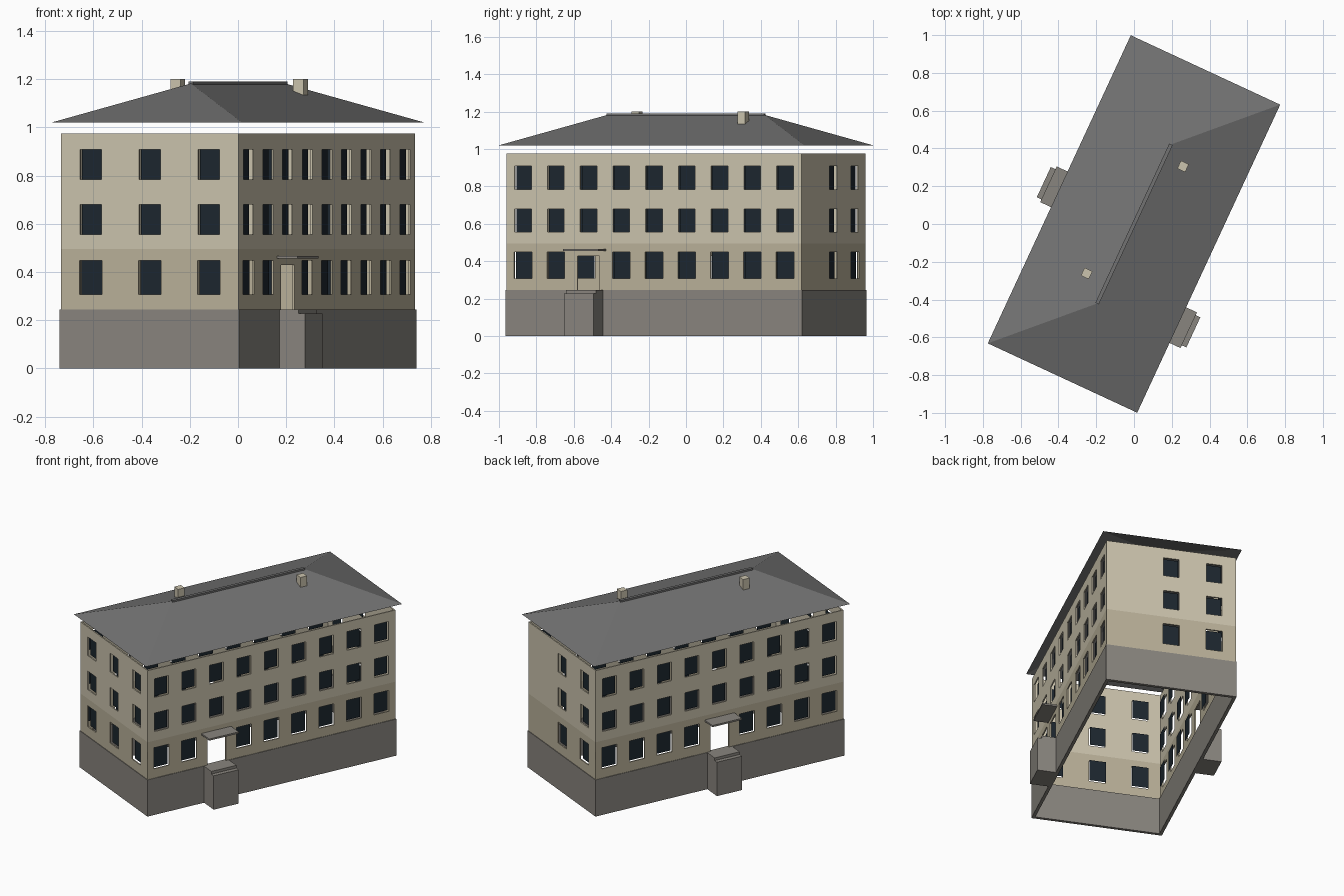
import bpy, bmesh
from math import radians, sin, cos

if "Cube" in bpy.data.objects:
    bpy.data.objects.remove(bpy.data.objects["Cube"])

TURN = radians(65.1)          # whole building is turned on plan
L, W = 0.870, 0.4065          # half length / half width of the walls
Z_BASE, Z_BAND, Z_TOP = 0.245, 0.495, 0.975
ROWS = [(0.307, 0.448, 0.052), (0.556, 0.68, 0.049), (0.784, 0.909, 0.049)]


def mat(name, c):
    m = bpy.data.materials.new(name)
    m.diffuse_color = (*c, 1)
    m.use_nodes = True
    m.node_tree.nodes["Principled BSDF"].inputs["Base Color"].default_value = m.diffuse_color
    return m


PLASTER = mat("plaster", (0.60, 0.55, 0.42))
BAND = mat("lower_plaster", (0.49, 0.44, 0.32))
STONE = mat("base_stone", (0.25, 0.235, 0.21))
ROOF = mat("roof_grey", (0.17, 0.17, 0.17))
GLASS = mat("dark_glass", (0.012, 0.02, 0.028))


def finish(name, bm, material, thick=0):
    bmesh.ops.remove_doubles(bm, verts=bm.verts, dist=1e-5)
    me = bpy.data.meshes.new(name)
    bm.to_mesh(me)
    bm.free()
    me.materials.append(material)
    ob = bpy.data.objects.new(name, me)
    bpy.context.collection.objects.link(ob)
    ob.rotation_euler.z = TURN
    if thick:
        s = ob.modifiers.new("thickness", 'SOLIDIFY')
        s.thickness, s.offset, s.use_even_offset = thick, -1, True
    return ob


def box(name, lo, hi, material):
    bm = bmesh.new()
    bmesh.ops.create_cube(bm, size=1)
    for v in bm.verts:
        v.co = [(a + b) / 2 + c * (b - a) for a, b, c in zip(lo, hi, v.co)]
    return finish(name, bm, material)


def quad(bm, angle, dist, s0, s1, z0, z1):
    # upright rectangle on the side facing the given plan angle
    n, t = (cos(angle), sin(angle)), (-sin(angle), cos(angle))
    bm.faces.new([bm.verts.new((n[0] * dist + t[0] * s, n[1] * dist + t[1] * s, z))
                  for s, z in ((s0, z0), (s1, z0), (s1, z1), (s0, z1))])


def wall(bm, angle, dist, half, z0, z1, holes):
    # grid of cells, leaving the openings out
    holes = [h for h in holes if z0 <= h[2] < z1]
    ss = sorted({-half, half, *(h[0] for h in holes), *(h[1] for h in holes)})
    zs = sorted({z0, z1, *(h[2] for h in holes), *(h[3] for h in holes)})
    for a, b in zip(ss, ss[1:]):
        for c, d in zip(zs, zs[1:]):
            s, z = (a + b) / 2, (c + d) / 2
            if not any(h[0] < s < h[1] and h[2] < z < h[3] for h in holes):
                quad(bm, angle, dist, a, b, c, d)


# sides: angle, distance, half length, window columns, door position
long_cols = [(i - 4) * 0.193 for i in range(9)]
SIDES = [
    (radians(-90), W, L, long_cols, -0.386),
    (radians(90), W, L, long_cols, 0.0),
    (radians(180), L, W, [-0.27, 0, 0.27], None),
    (0.0, L, W, [0, 0.27], None),
]

# walls with openings, and window panes set behind them
lower, upper, panes = bmesh.new(), bmesh.new(), bmesh.new()
for angle, dist, half, cols, door in SIDES:
    holes = []
    for r, (z0, z1, hw) in enumerate(ROWS):
        for s in cols:
            if r == 0 and door is not None and abs(s - door) < 0.05:
                holes.append((s - 0.065, s + 0.065, Z_BASE, 0.428))
            else:
                holes.append((s - hw, s + hw, z0, z1))
                quad(panes, angle, dist - 0.02, s - hw, s + hw, z0, z1)
    wall(lower, angle, dist, half, Z_BASE, Z_BAND, holes)
    wall(upper, angle, dist, half, Z_BAND, Z_TOP, holes)
finish("lower_walls", lower, BAND, 0.008)
finish("upper_walls", upper, PLASTER, 0.008)
finish("window_panes", panes, GLASS)

# stone base ring, open below
bm = bmesh.new()
for angle, dist, half, _, _ in SIDES:
    quad(bm, angle, dist + 0.004, -half - 0.004, half + 0.004, 0, Z_BASE)
finish("base", bm, STONE, 0.02)

# hipped roof
bm = bmesh.new()
RL, RW, RIDGE = 0.899, 0.436, 0.464
e = [bm.verts.new((x * RL, y * RW, 1.02)) for x, y in ((-1, -1), (1, -1), (1, 1), (-1, 1))]
r0, r1 = bm.verts.new((-RIDGE, 0, 1.182)), bm.verts.new((RIDGE, 0, 1.182))
for f in ((e[0], e[1], r1, r0), (e[1], e[2], r1), (e[2], e[3], r0, r1), (e[3], e[0], r0)):
    bm.faces.new(f)
finish("roof", bm, ROOF)
box("ridge_cap", (-RIDGE, -0.01, 1.174), (RIDGE, 0.01, 1.19), ROOF)

# chimneys
for i, (x, y) in enumerate(((0.386, -0.107), (-0.343, 0.117))):
    box(f"chimney_{i + 1}", (x - 0.023, y - 0.023, 1.12), (x + 0.023, y + 0.023, 1.2), PLASTER)

# entrance steps and canopies on both long sides
for name, x, sgn in (("right", -0.388, -1), ("left", 0.0, 1)):
    def part(label, hw, depth, z0, z1):
        ys = sorted((sgn * W, sgn * (W + depth)))
        box(f"{name}_{label}", (x - hw, ys[0], z0), (x + hw, ys[1], z1), STONE)
    part("porch_block", 0.088, 0.12, 0, 0.227)
    part("porch_step", 0.088, 0.092, 0.227, 0.245)
    part("door_canopy", 0.104, 0.093, 0.455, 0.466)
